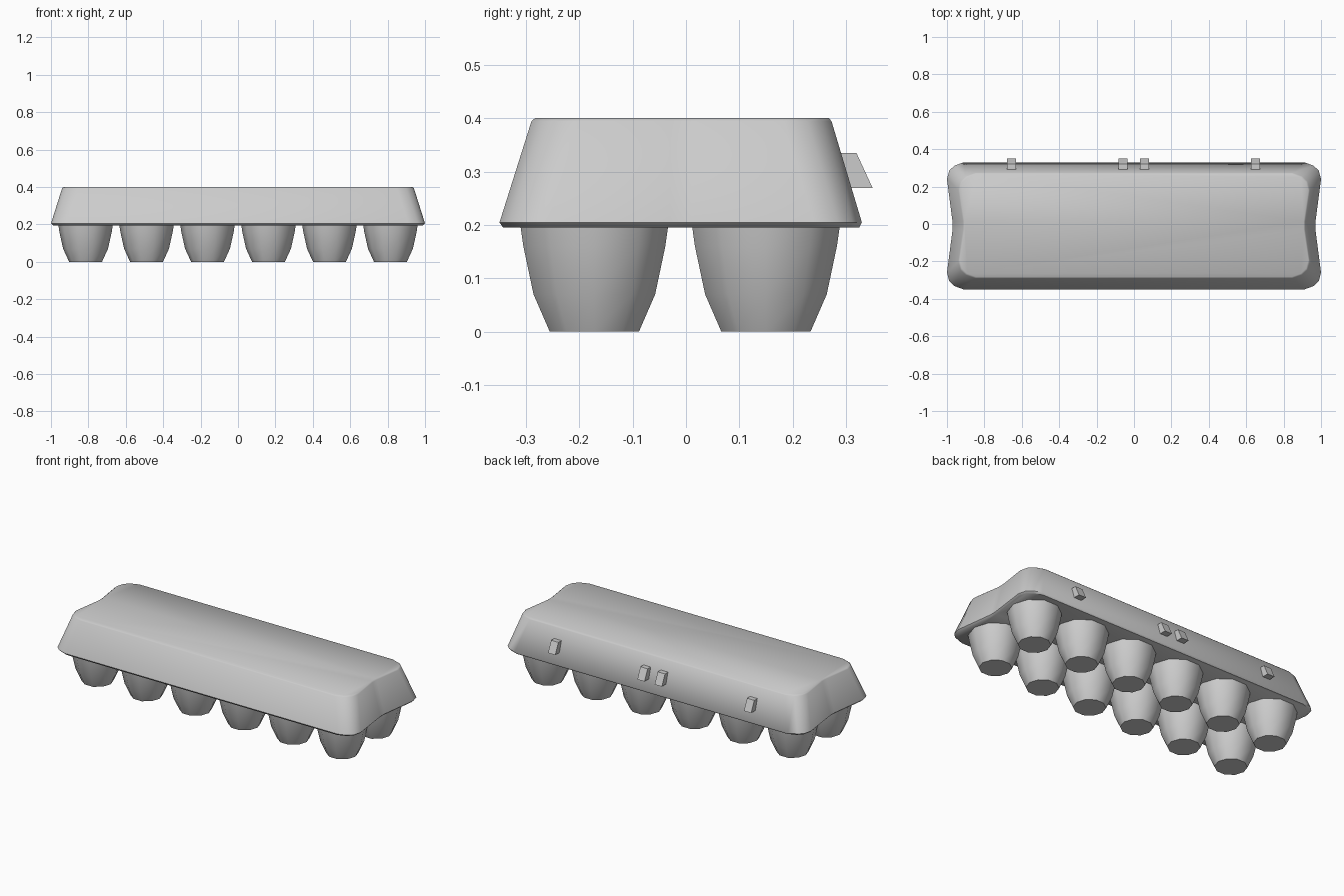
import bpy
import bmesh
from math import cos, sin, pi, radians

cube = bpy.data.objects.get("Cube")
if cube:
    bpy.data.objects.remove(cube, do_unlink=True)

pulp = bpy.data.materials.new("grey_pulp")
pulp.use_nodes = True
GREY = (0.6, 0.6, 0.6, 1)
pulp.diffuse_color = GREY
pulp.node_tree.nodes["Principled BSDF"].inputs["Base Color"].default_value = GREY


def loft(name, rings, smooth=None):
    """Join a stack of equal-length rings with quads and cap both ends."""
    bm = bmesh.new()
    loops = [[bm.verts.new(p) for p in ring] for ring in rings]
    n = len(loops[0])
    for a, b in zip(loops, loops[1:]):
        for i in range(n):
            j = (i + 1) % n
            bm.faces.new((a[i], a[j], b[j], b[i]))
    bm.faces.new(loops[0][::-1])
    bm.faces.new(loops[-1])
    bmesh.ops.recalc_face_normals(bm, faces=bm.faces)
    mesh = bpy.data.meshes.new(name)
    bm.to_mesh(mesh)
    bm.free()
    obj = bpy.data.objects.new(name, mesh)
    bpy.context.collection.objects.link(obj)
    mesh.materials.append(pulp)
    if smooth:
        bpy.ops.object.select_all(action="DESELECT")
        obj.select_set(True)
        bpy.context.view_layer.objects.active = obj
        bpy.ops.object.shade_smooth_by_angle(angle=radians(smooth))
    return obj


def lid_ring(hx, front, back, pinch, z):
    """Rounded rectangle whose two short ends are pinched inward."""
    mid, hy = (front + back) / 2, (back - front) / 2
    corner = [(hx - pinch, 0.02), (hx, hy - 0.09), (hx - 0.012, hy - 0.045),
              (hx - 0.04, hy - 0.018), (hx - 0.09, hy)]
    right = [(x, -y) for x, y in reversed(corner)] + corner
    outline = right + [(-x, -y) for x, y in right]
    return [(x, y + mid, z) for x, y in outline]


# Lid with a small turned-under lip and a sharp flat top
loft("lid", [
    lid_ring(0.99, -0.343, 0.325, 0.03, 0.195),
    lid_ring(1.0, -0.35, 0.33, 0.03, 0.205),
    lid_ring(0.94, -0.29, 0.273, 0.025, 0.395),
    lid_ring(0.932, -0.283, 0.268, 0.025, 0.401),
], 50)

# Egg cups: two rows of six tapered ten-sided cups
SIDES = 10
CUP_PROFILE = [(0.088, 0), (0.12, 0.07), (0.14, 0.16), (0.146, 0.2)]
for row, y in (("front", -0.172), ("back", 0.15)):
    for i in range(6):
        x = (i - 2.5) * 0.326
        loft(f"{row}_cup_{i + 1}", [
            [(x + r * cos(2 * pi * k / SIDES), y + r * sin(2 * pi * k / SIDES), z)
             for k in range(SIDES)] for r, z in CUP_PROFILE], 40)

# Wedge-shaped tabs along the back wall
TAB_PROFILE = [(0.285, 0.335), (0.32, 0.335), (0.35, 0.27), (0.285, 0.27)]
for i, x in enumerate((-0.655, -0.06, 0.055, 0.65)):
    loft(f"back_tab_{i + 1}", [[(x + dx, y, z) for y, z in TAB_PROFILE]
                               for dx in (-0.024, 0.024)])
